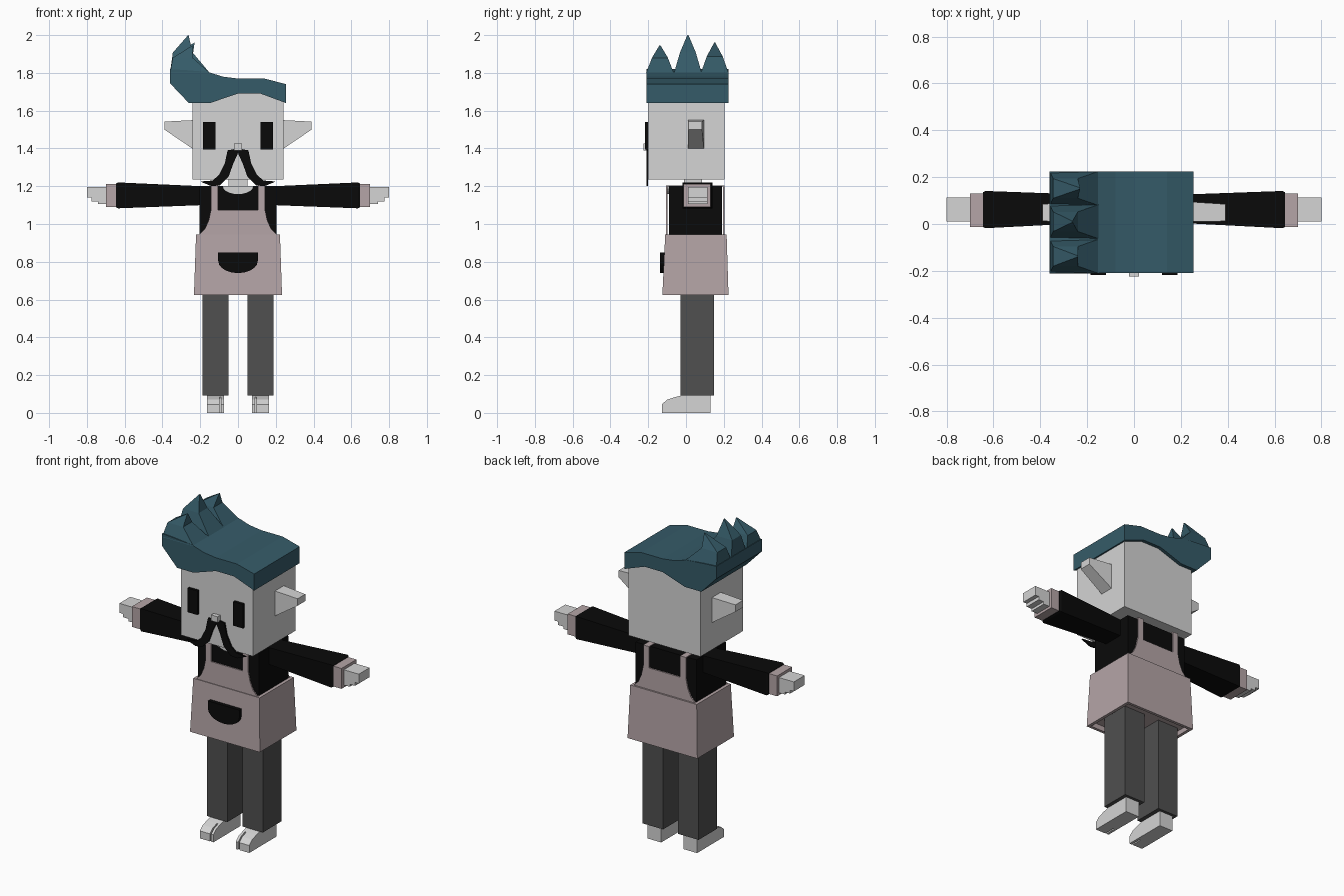
import bpy, bmesh, math

cube = bpy.data.objects.get("Cube")
if cube:
    bpy.data.objects.remove(cube)


def material(name, rgb):
    m = bpy.data.materials.new(name)
    m.use_nodes = True
    m.diffuse_color = (*rgb, 1)
    m.node_tree.nodes["Principled BSDF"].inputs["Base Color"].default_value = (*rgb, 1)
    return m


SKIN = material("pale grey skin", (0.66, 0.66, 0.66))
HAIR = material("teal hair", (0.036, 0.105, 0.14))
BLACK = material("black cloth", (0.003, 0.003, 0.003))
APRON = material("dusty pink apron", (0.46, 0.375, 0.385))
TROUSERS = material("dark grey trousers", (0.08, 0.08, 0.08))


def finish(name, bm, mat):
    bmesh.ops.recalc_face_normals(bm, faces=bm.faces)
    mesh = bpy.data.meshes.new(name)
    bm.to_mesh(mesh)
    bm.free()
    mesh.materials.append(mat)
    obj = bpy.data.objects.new(name, mesh)
    bpy.context.collection.objects.link(obj)
    return obj


def loft(name, mat, axis, *rings):
    """Join rectangles (position, a0, a1, b0, b1) stacked along an axis."""
    bm = bmesh.new()
    loops = []
    for p, a0, a1, b0, b1 in rings:
        corners = [(a0, b0), (a1, b0), (a1, b1), (a0, b1)]
        loops.append([bm.verts.new((p, a, b) if axis == "x" else (a, b, p)) for a, b in corners])
    for lo, hi in zip(loops, loops[1:]):
        for i in range(4):
            j = (i + 1) % 4
            bm.faces.new((lo[i], lo[j], hi[j], hi[i]))
    bm.faces.new(loops[0])
    bm.faces.new(loops[-1])
    return finish(name, bm, mat)


def box(name, mat, x0, x1, y0, y1, z0, z1):
    return loft(name, mat, "z", (z0, x0, x1, y0, y1), (z1, x0, x1, y0, y1))


def slab(name, mat, outline, start, end, axis="y"):
    """Extrude an outline: (x, z) along y, or (y, z) along x."""
    bm = bmesh.new()
    place = (lambda a, b, d: (a, d, b)) if axis == "y" else (lambda a, b, d: (d, a, b))
    face = bm.faces.new([bm.verts.new(place(a, b, start)) for a, b in outline])
    ext = bmesh.ops.extrude_face_region(bm, geom=[face])
    move = place(0, 0, end - start)
    bmesh.ops.translate(bm, vec=move, verts=[v for v in ext["geom"] if isinstance(v, bmesh.types.BMVert)])
    return finish(name, bm, mat)


def mirrored(half):
    """Complete a right-hand outline with its reflection in x."""
    return half + [(-x, z) for x, z in reversed(half) if abs(x) > 1e-5]


def half_disc(rx, rz, top, steps=10):
    return [(rx * math.cos(math.pi * i / steps), top - rz * math.sin(math.pi * i / steps))
            for i in range(steps + 1)]


# Head, neck and nose
box("head", SKIN, -0.24, 0.24, -0.2, 0.205, 1.235, 1.72)
box("neck", SKIN, -0.05, 0.05, -0.01, 0.085, 1.19, 1.24)
box("nose", SKIN, -0.022, 0.022, -0.225, -0.2, 1.39, 1.425)

# Moustache drooping past the chin
slab("moustache", BLACK, mirrored([
    (0, 1.40), (0.055, 1.39), (0.07, 1.32), (0.10, 1.26), (0.135, 1.23),
    (0.2, 1.225), (0.14, 1.2), (0.095, 1.205), (0.05, 1.25), (0.025, 1.32), (0, 1.375)]),
    -0.209, -0.2)

# Swept hair with three spikes
slab("hair", HAIR, [
    (0.255, 1.64), (0.12, 1.69), (0.0, 1.69), (-0.15, 1.64), (-0.26, 1.64),
    (-0.36, 1.745), (-0.36, 1.82), (-0.28, 1.815), (-0.16, 1.805),
    (-0.08, 1.78), (0.0, 1.77), (0.14, 1.77), (0.255, 1.74)], -0.21, 0.225)
for i, (y, tip_x, tip_z) in enumerate([(-0.138, -0.24, 1.945), (0.01, -0.262, 2.0), (0.152, -0.23, 1.96)]):
    mid = (1.815 + tip_z) / 2
    loft(f"hair_spike_{i + 1}", HAIR, "z",
         (1.80, -0.36, -0.15, y - 0.073, y + 0.073),
         (mid, -0.345, -0.24, y - 0.042, y + 0.042),
         (tip_z, tip_x - 0.002, tip_x, y - 0.003, y + 0.003))

# Torso with open collar
box("torso", BLACK, -0.203, 0.203, -0.09, 0.19, 0.92, 1.2)
slab("collar_skin", SKIN, half_disc(0.08, 0.042, 1.2), -0.097, -0.09)

# Apron skirt, hollow underneath
skirt = loft("apron_skirt", APRON, "z",
             (0.65, -0.21, 0.21, -0.1, 0.2),
             (0.625, -0.215, 0.215, -0.108, 0.208),
             (0.625, -0.233, 0.233, -0.125, 0.225),
             (0.945, -0.222, 0.222, -0.11, 0.215))

# Bib with curved sides and shoulder straps, front and back
bib = mirrored([(0, 1.075), (0.105, 1.075), (0.105, 1.2), (0.142, 1.2), (0.142, 1.08),
                (0.155, 1.02), (0.175, 0.975), (0.21, 0.94), (0, 0.94)])
slab("bib_front", APRON, bib, -0.106, -0.098)
slab("bib_back", APRON, bib, 0.197, 0.205)
for s in (-1, 1):
    x0, x1 = sorted((s * 0.105, s * 0.142))
    box("strap_over_shoulder", APRON, x0, x1, -0.106, 0.205, 1.198, 1.204)

# Pocket
slab("pocket", BLACK, [(0.105, 0.85)] + half_disc(0.105, 0.065, 0.805) + [(-0.105, 0.85)], -0.137, -0.11)


def span(s, a, b):
    return sorted((s * a, s * b))


# Paired parts
for side, s in (("left", 1), ("right", -1)):
    box(f"{side}_eye", BLACK, *span(s, 0.12, 0.185), -0.217, -0.2, 1.395, 1.54)
    loft(f"{side}_ear", SKIN, "x",
         (s * 0.235, 0.01, 0.095, 1.395, 1.55),
         (s * 0.39, 0.012, 0.085, 1.5, 1.542))

    # Sleeve, cuff and hand
    loft(f"{side}_sleeve", BLACK, "x",
         (s * 0.19, 0.005, 0.125, 1.1, 1.2),
         (s * 0.635, -0.018, 0.141, 1.083, 1.22),
         (s * 0.645, -0.012, 0.135, 1.088, 1.215))
    box(f"{side}_cuff", APRON, *span(s, 0.64, 0.7), -0.012, 0.13, 1.09, 1.213)
    box(f"{side}_fingers", SKIN, *span(s, 0.7, 0.8), 0.01, 0.113, 1.14, 1.197)
    box(f"{side}_curled_fingers", SKIN, *span(s, 0.7, 0.775), 0.01, 0.113, 1.12, 1.14)
    box(f"{side}_thumb", SKIN, *span(s, 0.7, 0.74), 0.01, 0.113, 1.105, 1.12)

    # Leg and foot with split toe
    box(f"{side}_leg", TROUSERS, *span(s, 0.05, 0.187), -0.03, 0.147, 0.092, 0.66)
    slab(f"{side}_foot", SKIN, [(-0.06, 0), (0.13, 0), (0.13, 0.093), (-0.02, 0.093), (-0.06, 0.083)],
         s * 0.075, s * 0.165, "x")
    toe = [(-0.128, 0), (-0.06, 0), (-0.06, 0.083), (-0.1, 0.07), (-0.128, 0.045)]
    slab(f"{side}_big_toe", SKIN, toe, s * 0.075, s * 0.09, "x")
    slab(f"{side}_toes", SKIN, toe, s * 0.098, s * 0.165, "x")
